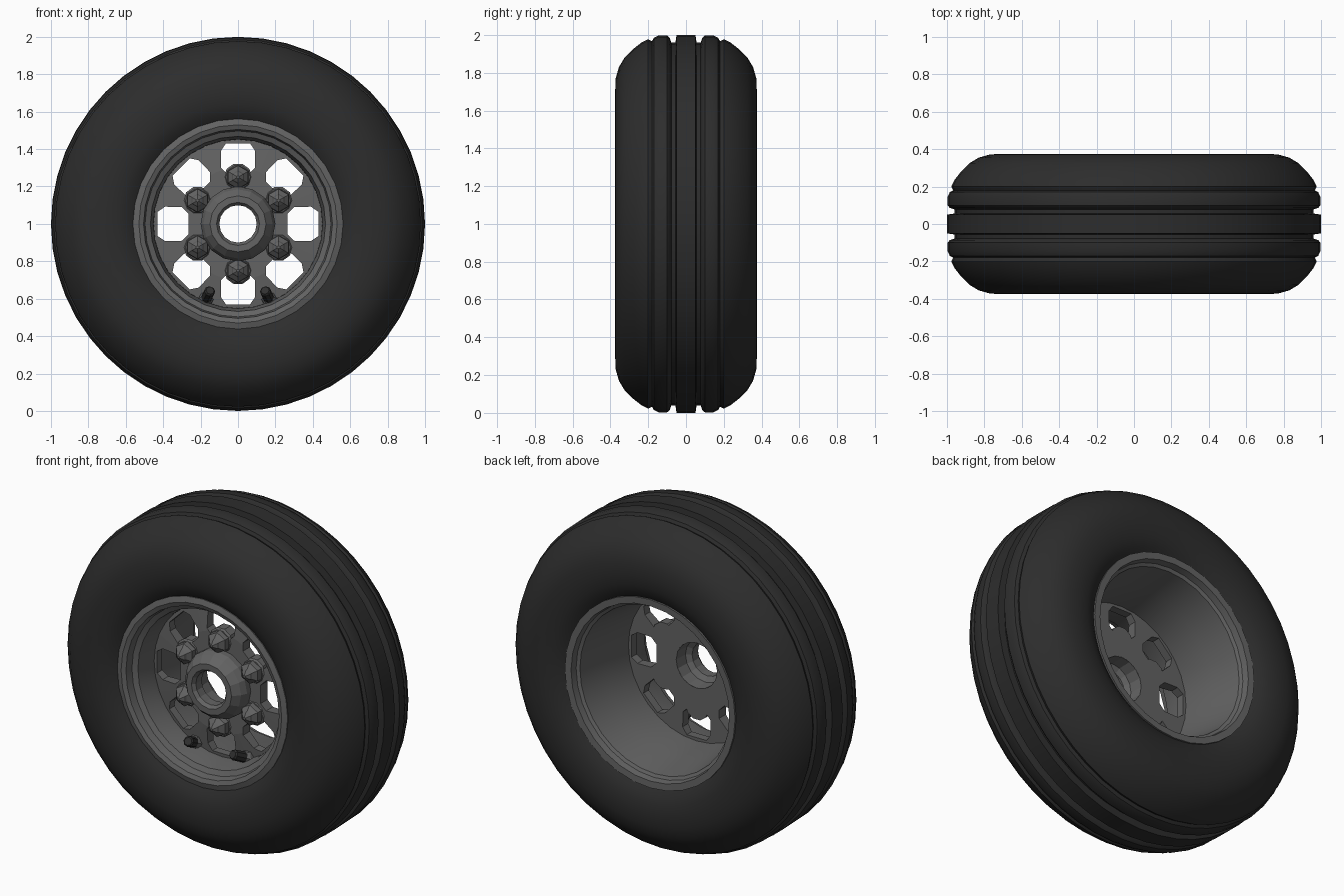
import bpy, bmesh
from math import sin, cos, pi, radians
from mathutils import Vector, Matrix

if "Cube" in bpy.data.objects:
    bpy.data.objects.remove(bpy.data.objects["Cube"])


def material(name, v):
    m = bpy.data.materials.new(name)
    m.diffuse_color = (v, v, v, 1)
    m.use_nodes = True
    m.node_tree.nodes["Principled BSDF"].inputs["Base Color"].default_value = m.diffuse_color
    return m


RUBBER = material("black rubber", 0.026)
METAL = material("grey metal", 0.125)
CAP = material("dark valve cap", 0.03)
CENTRE = Vector((0, 0, 1))


def finish(name, bm, mat, smooth=None):
    bmesh.ops.recalc_face_normals(bm, faces=bm.faces)
    me = bpy.data.meshes.new(name)
    bm.to_mesh(me)
    bm.free()
    if mat:
        me.materials.append(mat)
    if smooth:
        me.shade_smooth()
        me.set_sharp_from_angle(angle=radians(smooth))
    ob = bpy.data.objects.new(name, me)
    bpy.context.collection.objects.link(ob)
    return ob


def lathe(bm, profile, sides, matrix, closed=True):
    """Spin (radius, y) points around the local y axis; open profiles get end caps."""
    rings = []
    for r, y in profile:
        rings.append([bm.verts.new(matrix @ Vector((r * cos(2 * pi * i / sides), y,
                                                    r * sin(2 * pi * i / sides))))
                      for i in range(sides)])
    pairs = list(zip(rings, rings[1:]))
    if closed:
        pairs.append((rings[-1], rings[0]))
    else:
        bm.faces.new(rings[0])
        bm.faces.new(rings[-1])
    for a, b in pairs:
        for i in range(sides):
            j = (i + 1) % sides
            bm.faces.new((a[i], a[j], b[j], b[i]))


def turned(name, profile, sides, mat, smooth=None):
    bm = bmesh.new()
    lathe(bm, profile, sides, Matrix.Translation(CENTRE))
    return finish(name, bm, mat, smooth)


# Tyre: half profile from tread centre to bead, mirrored across y
half = [(1.0, 0.05), (0.96, 0.056), (0.96, 0.078), (0.985, 0.086), (0.997, 0.10),
        (0.997, 0.145), (0.985, 0.17), (0.967, 0.18), (0.977, 0.20), (0.96, 0.235),
        (0.925, 0.28), (0.88, 0.325), (0.83, 0.355), (0.77, 0.372), (0.70, 0.375),
        (0.64, 0.368), (0.59, 0.35), (0.555, 0.325), (0.55, 0.29)]
tyre = [(r, -y) for r, y in reversed(half)] + half
turned("tyre", tyre, 48, RUBBER, 35)

# Rim barrel with stepped front lip and rear lip
rim = [(0.562, -0.30), (0.562, -0.335), (0.53, -0.345), (0.505, -0.335), (0.497, -0.29),
       (0.468, -0.275), (0.452, -0.18), (0.45, -0.10), (0.47, 0.10), (0.497, 0.29),
       (0.515, 0.30), (0.522, 0.338), (0.562, 0.34), (0.562, 0.30), (0.54, 0.2), (0.54, -0.2)]
turned("rim", rim, 32, METAL, 20)

# Wheel disc with eight window cut-outs
disc = turned("wheel_disc", [(0.135, -0.10), (0.46, -0.10), (0.46, -0.145),
                             (0.30, -0.165), (0.135, -0.165)], 32, METAL)
window = [(0.265, -0.055), (0.30, -0.09), (0.39, -0.092), (0.43, -0.065),
          (0.43, 0.065), (0.39, 0.092), (0.30, 0.09), (0.265, 0.055)]
bm = bmesh.new()
for k in range(8):
    m = Matrix.Translation(CENTRE) @ Matrix.Rotation(k * pi / 4, 4, 'Y')
    a, b = [[bm.verts.new(m @ Vector((x, y, z))) for x, z in window] for y in (-0.3, 0.1)]
    bm.faces.new(a)
    bm.faces.new(b)
    for i in range(8):
        j = (i + 1) % 8
        bm.faces.new((a[i], a[j], b[j], b[i]))
cutter = finish("window_cutter", bm, None)
cutter.hide_render = True
mod = disc.modifiers.new("windows", 'BOOLEAN')
mod.operation = 'DIFFERENCE'
mod.solver = 'EXACT'
mod.object = cutter
cut = bpy.data.meshes.new_from_object(disc.evaluated_get(bpy.context.evaluated_depsgraph_get()))
disc.modifiers.clear()
disc.data = cut
bpy.data.objects.remove(cutter)

# Hub with bevelled collar and through bore
turned("hub", [(0.135, -0.10), (0.20, -0.12), (0.20, -0.20), (0.185, -0.235), (0.15, -0.275),
               (0.115, -0.275), (0.10, -0.255), (0.10, -0.20), (0.13, -0.18)], 16, METAL)

# Six wheel nuts: round pad, hexagon body and pointed stud
bm = bmesh.new()
for k in range(6):
    t = radians(90 + 60 * k)
    m = Matrix.Translation(CENTRE + Vector((0.25 * cos(t), 0, 0.25 * sin(t))))
    lathe(bm, [(0.075, -0.10), (0.075, -0.16), (0.065, -0.17)], 10, m, closed=False)
    m = m @ Matrix.Rotation(pi / 6, 4, 'Y')
    lathe(bm, [(0.066, -0.165), (0.062, -0.20), (0.036, -0.222), (0.03, -0.235),
               (0.008, -0.25)], 6, m, closed=False)
finish("wheel_nuts", bm, METAL)

# Two valve stems, leaning toward the hub, each with a dark cap
base, caps = bmesh.new(), bmesh.new()
for x in (-0.165, 0.16):
    foot = Vector((x * 1.08, -0.14, 0.585))
    tip = Vector((x * 0.9, -0.26, 0.645))
    m = Matrix.Translation(foot) @ Vector((0, -1, 0)).rotation_difference(tip - foot).to_matrix().to_4x4()
    lathe(base, [(0.042, 0.02), (0.042, -0.03), (0.03, -0.05)], 6, m, closed=False)
    lathe(caps, [(0.03, -0.045), (0.03, -0.125), (0.022, -0.135)], 8, m, closed=False)
finish("valve_bases", base, METAL)
finish("valve_caps", caps, CAP)
